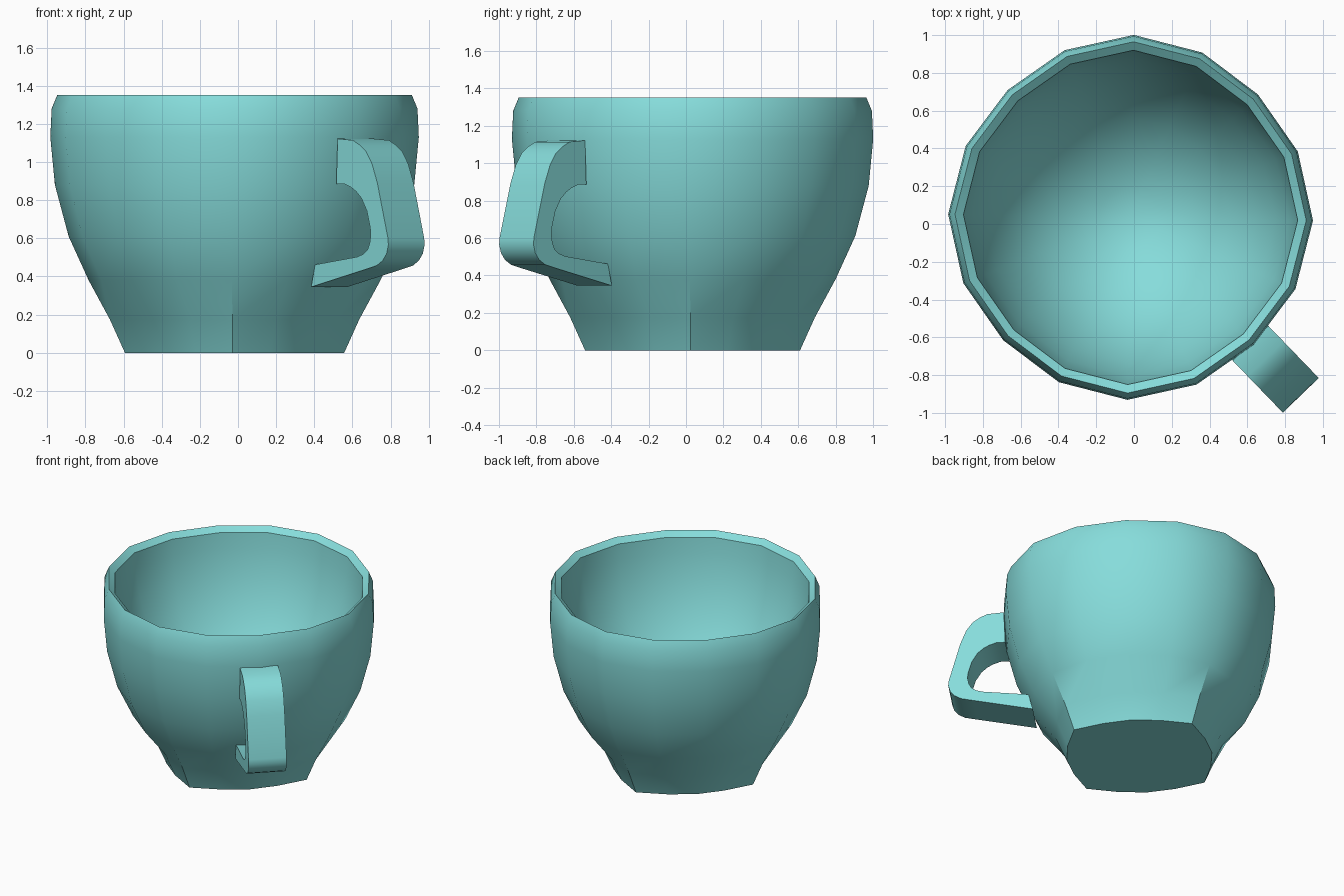
import bpy, bmesh
from math import radians, cos, sin

if "Cube" in bpy.data.objects:
    bpy.data.objects.remove(bpy.data.objects["Cube"])

CX, CY, TURN = -0.018, 0.035, radians(-1)
SIDES = 16

mat = bpy.data.materials.new("teal_glaze")
mat.diffuse_color = (0.24, 0.72, 0.71, 1)
mat.use_nodes = True
mat.node_tree.nodes["Principled BSDF"].inputs["Base Color"].default_value = mat.diffuse_color


def finish(bm, name, location):
    bmesh.ops.recalc_face_normals(bm, faces=bm.faces)
    mesh = bpy.data.meshes.new(name)
    bm.to_mesh(mesh)
    bm.free()
    obj = bpy.data.objects.new(name, mesh)
    bpy.context.collection.objects.link(obj)
    mesh.materials.append(mat)
    obj.location = location
    obj.rotation_euler.z = TURN
    bpy.ops.object.select_all(action='DESELECT')
    obj.select_set(True)
    bpy.context.view_layer.objects.active = obj
    bpy.ops.object.shade_smooth_by_angle(angle=radians(30))
    return obj


# Cup: rings of (radius, height, squareness), outside up, over the rim, down inside
profile = [
    (0.575, 0.0, 0.13), (0.654, 0.175, 0.118), (0.765, 0.38, 0.04), (0.87, 0.61, 0.03),
    (0.942, 0.88, 0.03), (0.966, 1.13, 0.03), (0.959, 1.28, 0.03), (0.93, 1.35, 0.03),
    (0.885, 1.315, 0.03), (0.875, 1.20, 0.03), (0.84, 1.0, 0.03), (0.77, 0.80, 0.03),
    (0.67, 0.60, 0.03), (0.53, 0.42, 0.03), (0.35, 0.28, 0.03), (0.17, 0.20, 0.03),
]
# the cup is a rounded square whose corners lie on the axes
bm = bmesh.new()
rings = []
for r, z, square in profile:
    side = 0.85 if square > 0.1 else 0.5
    inset = [0, side, 1, side]
    ring = []
    for k in range(SIDES):
        a = radians(360 / SIDES * k)
        rr = r * (1 - square * inset[k % 4])
        ring.append(bm.verts.new((rr * cos(a), rr * sin(a), z)))
    rings.append(ring)
for lo, hi in zip(rings, rings[1:]):
    for k in range(SIDES):
        j = (k + 1) % SIDES
        bm.faces.new((lo[k], lo[j], hi[j], hi[k]))
bm.faces.new(rings[0][::-1])
floor = bm.verts.new((0, 0, 0.17))
for k in range(SIDES):
    bm.faces.new((rings[-1][k], rings[-1][(k + 1) % SIDES], floor))
finish(bm, "cup", (CX, CY, 0))

# Handle: matching outer and inner outlines (radius, height), swept sideways
outer = [(0.91, 1.122), (1.025, 1.114), (1.075, 1.09), (1.125, 1.055), (1.17, 0.99),
         (1.21, 0.89), (1.29, 0.60), (1.293, 0.565), (1.28, 0.52), (1.25, 0.483),
         (1.205, 0.457), (1.12, 0.437), (0.71, 0.345)]
inner = [(0.90, 0.885), (0.96, 0.885), (1.01, 0.868), (1.05, 0.845), (1.09, 0.81),
         (1.13, 0.745), (1.155, 0.66), (1.16, 0.62), (1.152, 0.575), (1.135, 0.54),
         (1.105, 0.518), (1.06, 0.503), (0.74, 0.462)]
HALF = 0.132
d = radians(-45)
bm = bmesh.new()


def strip(points, side):
    return [bm.verts.new((r * cos(d) - side * sin(d), r * sin(d) + side * cos(d), z))
            for r, z in points]


edges = [strip(outer, -HALF), strip(outer, HALF), strip(inner, HALF), strip(inner, -HALF)]
for i in range(len(outer) - 1):
    for e in range(4):
        a, b = edges[e], edges[(e + 1) % 4]
        bm.faces.new((a[i], b[i], b[i + 1], a[i + 1]))
for i in (0, -1):
    bm.faces.new([e[i] for e in edges])
finish(bm, "handle", (CX + 0.003, CY - 0.012, 0))
